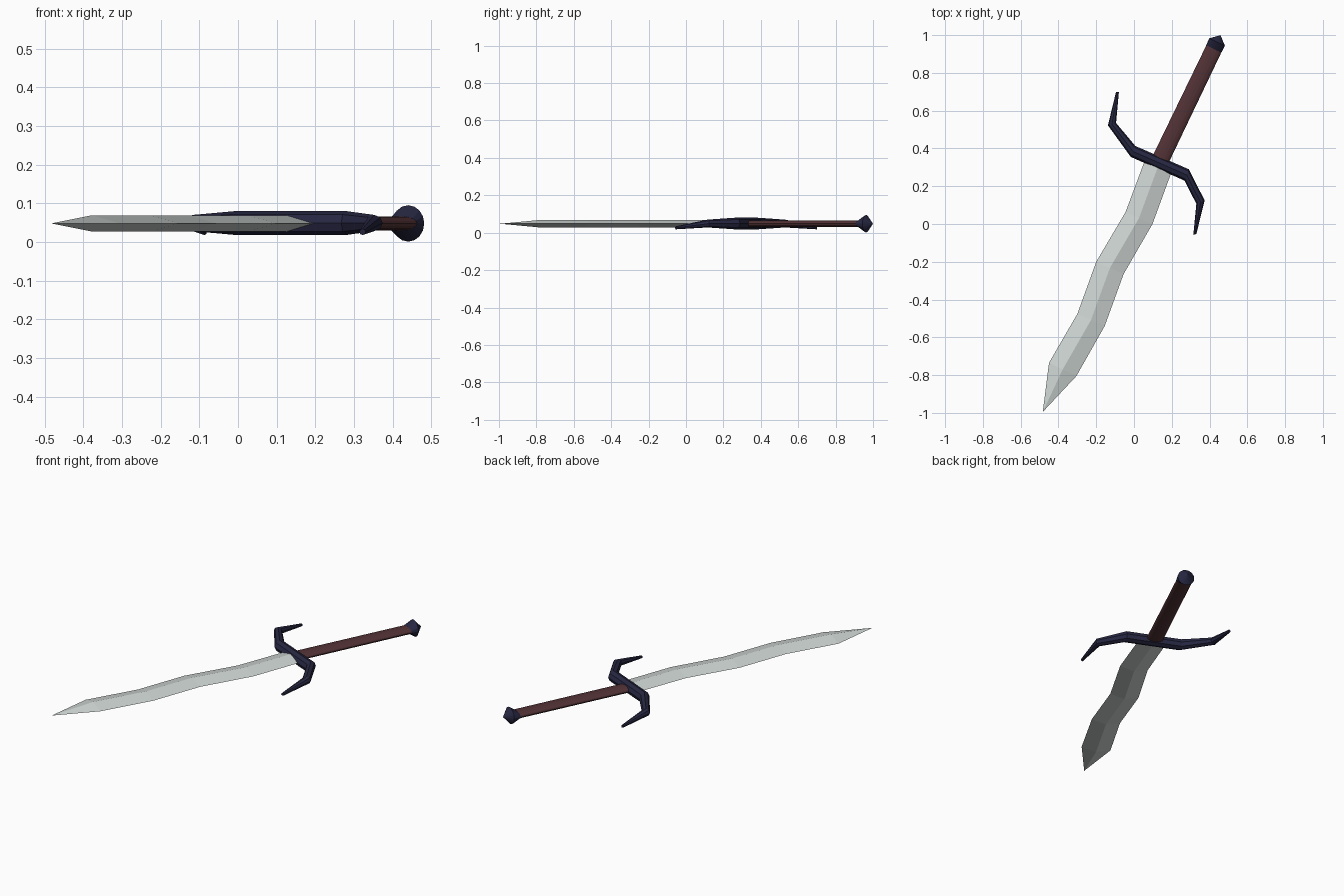
import bpy, bmesh
from math import cos, sin, pi
from mathutils import Vector

if "Cube" in bpy.data.objects:
    bpy.data.objects.remove(bpy.data.objects["Cube"])

Z = 0.048  # mid-plane height of the dagger


def material(name, rgb):
    m = bpy.data.materials.new(name)
    m.diffuse_color = (*rgb, 1)
    m.use_nodes = True
    m.node_tree.nodes["Principled BSDF"].inputs["Base Color"].default_value = m.diffuse_color
    return m


def loft(name, stations, sides, mat, apex=None):
    """Skin elliptical rings. Station: left xy, right xy, half height, mid z."""
    bm = bmesh.new()
    rings = []
    for left, right, hz, z in stations:
        a, b = Vector(left), Vector(right)
        mid, half = (a + b) / 2, (b - a) / 2
        ring = []
        for i in range(sides):
            t = 2 * pi * i / sides
            p = mid + half * cos(t)
            ring.append(bm.verts.new((p.x, p.y, z + hz * sin(t))))
        rings.append(ring)
    for r, s in zip(rings, rings[1:]):
        for i in range(sides):
            j = (i + 1) % sides
            bm.faces.new((r[i], r[j], s[j], s[i]))
    bm.faces.new(rings[0])
    last = rings[-1]
    if apex:
        tip = bm.verts.new(apex)
        for i in range(sides):
            bm.faces.new((last[i], last[(i + 1) % sides], tip))
    else:
        bm.faces.new(last)
    bmesh.ops.recalc_face_normals(bm, faces=bm.faces)
    mesh = bpy.data.meshes.new(name)
    bm.to_mesh(mesh)
    bm.free()
    mesh.materials.append(mat)
    obj = bpy.data.objects.new(name, mesh)
    bpy.context.collection.objects.link(obj)
    return obj


steel = material("steel", (0.62, 0.67, 0.65))
leather = material("leather", (0.085, 0.032, 0.036))
dark = material("dark_metal", (0.02, 0.02, 0.055))

# Wavy diamond-section blade
edges = [((0.055, 0.33), (0.195, 0.265)), ((-0.045, 0.063), (0.098, 0.0)),
         ((-0.20, -0.20), (-0.055, -0.265)), ((-0.30, -0.476), (-0.155, -0.54)),
         ((-0.45, -0.735), (-0.305, -0.805))]
loft("blade", [(l, r, 0.021, Z) for l, r in edges], 4, steel, (-0.483, -0.995, Z))

# Flattened grip and pommel lie along one axis
axis = Vector((0.434, 0.901))
side = Vector((0.901, -0.434))


def across(center, half, hz):
    c = Vector(center)
    return (c - side * half, c + side * half, hz, Z)


top = Vector((0.44, 0.963))
neck = top - axis * 0.04
loft("grip", [across((0.14, 0.34), 0.046, 0.018), across(neck, 0.044, 0.018)], 16, leather)
end = top + axis * 0.041
loft("pommel", [across(neck, 0.045, 0.018), across(top, 0.046, 0.047)],
     16, dark, (end.x, end.y, Z))

# Swept S-shaped crossguard, tips drooping
loft("crossguard", [
    ((-0.095, 0.70), (-0.080, 0.70), 0.008, 0.026),
    ((-0.138, 0.522), (-0.095, 0.535), 0.021, 0.049),
    ((-0.017, 0.355), (0.007, 0.413), 0.031, 0.049),
    ((0.267, 0.230), (0.290, 0.290), 0.031, 0.049),
    ((0.330, 0.107), (0.374, 0.125), 0.021, 0.049),
    ((0.314, -0.058), (0.330, -0.053), 0.008, 0.026)], 8, dark)
